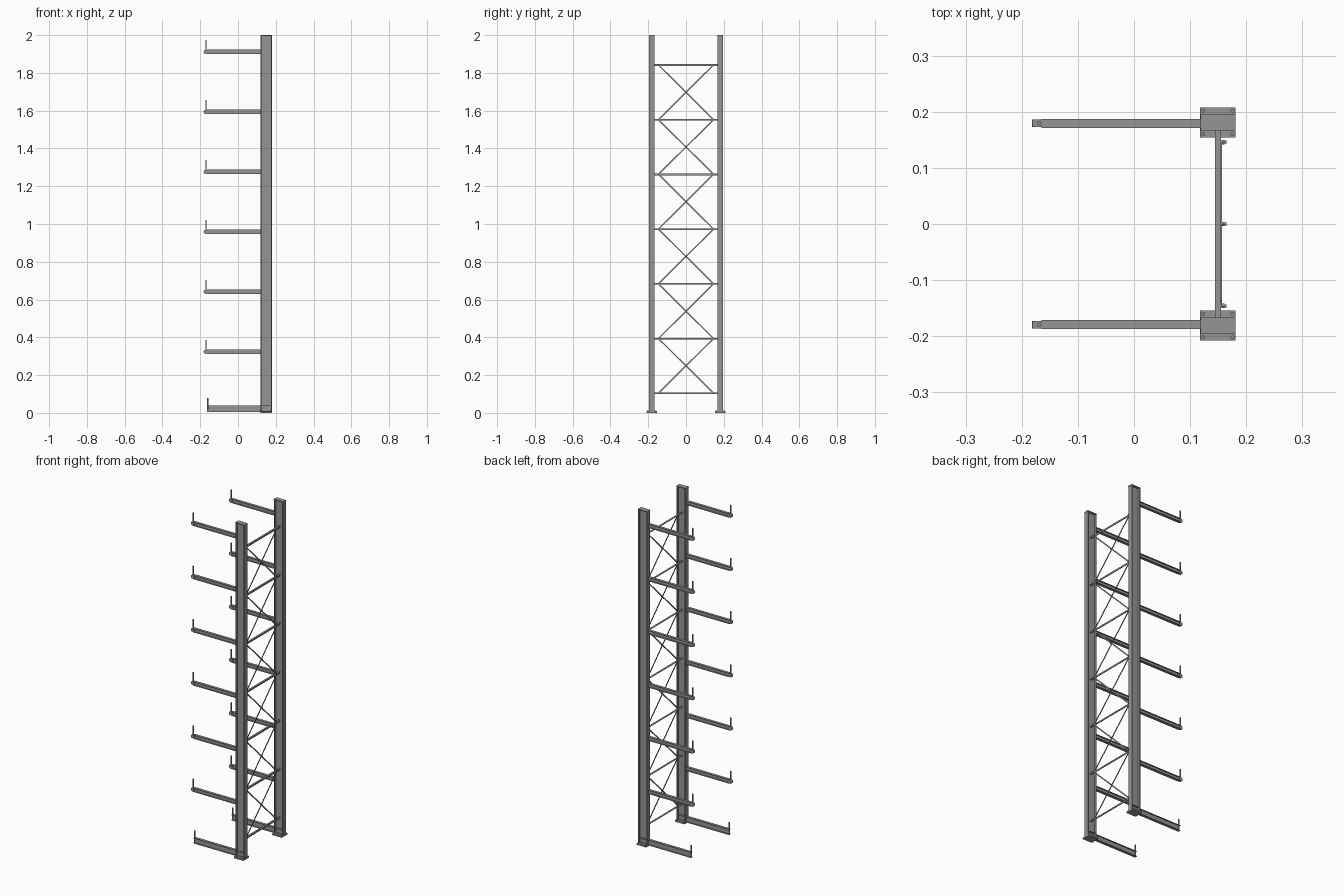
import bpy, bmesh, math
from mathutils import Vector, Matrix

if "Cube" in bpy.data.objects:
    bpy.data.objects.remove(bpy.data.objects["Cube"])

STEEL = bpy.data.materials.new("dark_steel")
STEEL.diffuse_color = (0.3, 0.3, 0.3, 1)
STEEL.use_nodes = True
STEEL.node_tree.nodes["Principled BSDF"].inputs["Base Color"].default_value = STEEL.diffuse_color


def finish(bm, name):
    bmesh.ops.recalc_face_normals(bm, faces=bm.faces[:])
    me = bpy.data.meshes.new(name)
    bm.to_mesh(me)
    bm.free()
    me.materials.append(STEEL)
    ob = bpy.data.objects.new(name, me)
    bpy.context.collection.objects.link(ob)
    return ob


def box(name, lo, hi):
    lo, hi = Vector(lo), Vector(hi)
    bm = bmesh.new()
    m = Matrix.Translation((lo + hi) / 2) @ Matrix.Diagonal((*(hi - lo), 1))
    bmesh.ops.create_cube(bm, size=1, matrix=m)
    return finish(bm, name)


def rod(name, a, b, r, n=12):
    a, b = Vector(a), Vector(b)
    d = b - a
    bm = bmesh.new()
    m = Matrix.Translation((a + b) / 2) @ d.to_track_quat('Z', 'Y').to_matrix().to_4x4()
    bmesh.ops.create_cone(bm, cap_ends=True, segments=n, radius1=r, radius2=r,
                          depth=d.length, matrix=m)
    for f in bm.faces:
        f.smooth = len(f.verts) == 4 and n > 6
    for e in bm.edges:
        e.smooth = all(len(f.verts) == 4 for f in e.link_faces)
    return finish(bm, name)


def i_beam(name, start, direction, depth_axis, length, depth, width, tf, tw):
    """Extrude an I profile: depth along depth_axis, flanges across it."""
    h, w, t, k = depth / 2, width / 2, tw / 2, depth / 2 - tf
    pts = [(-h, -w), (-k, -w), (-k, -t), (k, -t), (k, -w), (h, -w),
           (h, w), (k, w), (k, t), (-k, t), (-k, w), (-h, w)]
    d, u = Vector(direction), Vector(depth_axis)
    v = d.cross(u)
    bm = bmesh.new()
    f = bm.faces.new([bm.verts.new(Vector(start) + u * p + v * q) for p, q in pts])
    ext = bmesh.ops.extrude_face_region(bm, geom=[f])
    bmesh.ops.translate(bm, vec=d * length,
                        verts=[g for g in ext['geom'] if isinstance(g, bmesh.types.BMVert)])
    return finish(bm, name)


CX, CY = 0.1495, 0.181

for s, side in ((-1, "front"), (1, "back")):
    y = s * CY
    ya = s * 0.1795
    # column with base plate, cap and web stiffeners
    i_beam(side + "_column", (CX, y, 0.008), (0, 0, 1), (1, 0, 0), 1.988, 0.059, 0.029, 0.005, 0.004)
    box(side + "_column_cap", (0.1185, y - 0.0145, 1.995), (0.1805, y + 0.0145, 2.0))
    box(side + "_base_plate", (0.118, y - 0.027, 0), (0.181, y + 0.027, 0.008))
    for z in (0.007, 0.036):
        box(side + "_stiffener", (0.122, y - 0.0135, z), (0.177, y + 0.0135, z + 0.003))
    for dx in (-0.026, 0.026):
        for dy in (-0.021, 0.021):
            p = Vector((CX + dx, y + dy, 0.006))
            rod(side + "_anchor_bolt", p, p + Vector((0, 0, 0.006)), 0.0035)
    # floor arm with end pin
    i_beam(side + "_floor_arm", (-0.164, ya, 0.0215), (1, 0, 0), (0, 0, 1), 0.288, 0.033, 0.016, 0.003, 0.003)
    rod(side + "_floor_pin", (-0.160, ya, 0.02), (-0.160, ya, 0.078), 0.0035)
    # cantilever arms with rounded tips and stop pins
    for i in range(6):
        z = 0.3235 + 0.3175 * i
        i_beam(side + "_arm", (-0.165, ya, z), (1, 0, 0), (0, 0, 1), 0.289, 0.023, 0.016, 0.003, 0.003)
        rod(side + "_arm_tip", (-0.171, ya - 0.0065, z), (-0.171, ya + 0.0065, z), 0.0108, 20)
        rod(side + "_arm_pin", (-0.170, ya, z), (-0.170, ya, z + 0.063), 0.0033)

# horizontal ties between the columns, small angle section
levels = [0.104 + 0.2897 * i for i in range(7)]
for z in levels:
    box("tie_flange", (0.1445, -0.179, z + 0.001), (0.155, 0.179, z + 0.004))
    box("tie_web", (0.152, -0.168, z - 0.005), (0.155, 0.168, z + 0.004))
    for y in (-0.146, 0.146):
        rod("tie_bolt", (0.147, y, z), (0.165, y, z), 0.0025)
        rod("tie_nut", (0.157, y, z), (0.161, y, z), 0.0045, 6)


# crossed flat braces in every bay
def brace(name, x, z0, z1, sgn):
    a, b = Vector((x, -0.146 * sgn, z0)), Vector((x, 0.146 * sgn, z1))
    d = b - a
    ob = box(name, (-0.0012, -d.length / 2, -0.0035), (0.0012, d.length / 2, 0.0035))
    ob.location = (a + b) / 2
    ob.rotation_euler.x = math.atan2(d.z, d.y) if sgn > 0 else math.atan2(-d.z, -d.y)


for z0, z1 in zip(levels, levels[1:]):
    brace("brace_rising", 0.1538, z0, z1, 1)
    brace("brace_falling", 0.1558, z0, z1, -1)
    zm = (z0 + z1) / 2
    rod("brace_bolt", (0.152, 0, zm), (0.165, 0, zm), 0.0025)
    rod("brace_nut", (0.157, 0, zm), (0.161, 0, zm), 0.0045, 6)
